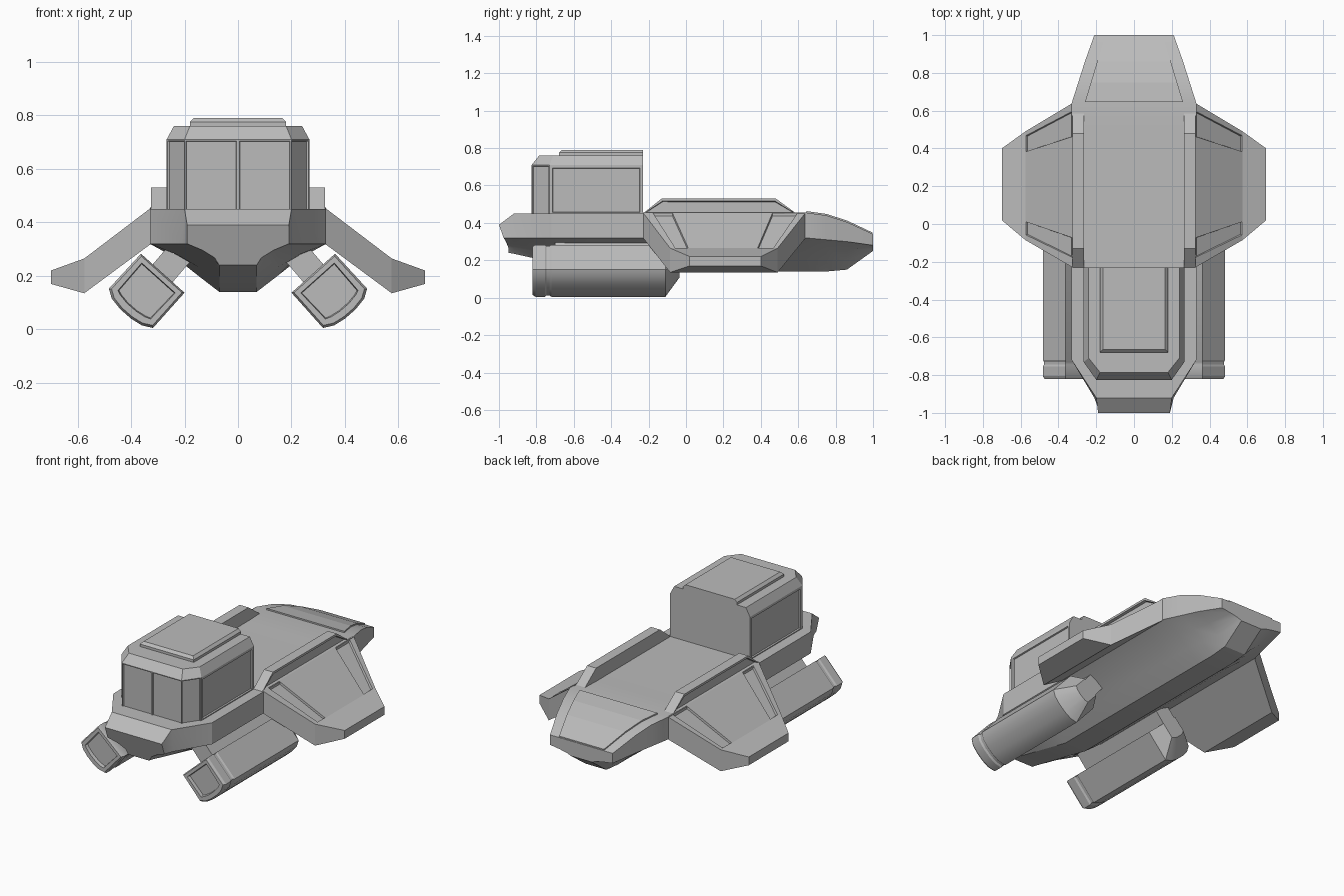
import bpy, bmesh
from mathutils import Vector

if "Cube" in bpy.data.objects:
    bpy.data.objects.remove(bpy.data.objects["Cube"], do_unlink=True)

grey = bpy.data.materials.new("hull grey")
grey.use_nodes = True
grey.diffuse_color = (0.5, 0.5, 0.5, 1)
grey.node_tree.nodes["Principled BSDF"].inputs["Base Color"].default_value = (0.5, 0.5, 0.5, 1)


def finish(bm, name, smooth=None, mirror=False):
    """Turn a bmesh into an object, optionally mirrored across x."""
    bmesh.ops.recalc_face_normals(bm, faces=bm.faces)
    mesh = bpy.data.meshes.new(name)
    bm.to_mesh(mesh)
    bm.free()
    obj = bpy.data.objects.new(name, mesh)
    bpy.context.collection.objects.link(obj)
    mesh.materials.append(grey)
    if mirror:
        mod = obj.modifiers.new("mirror", 'MIRROR')
        mod.use_mirror_merge = False
    if smooth:
        bpy.ops.object.select_all(action='DESELECT')
        obj.select_set(True)
        bpy.context.view_layer.objects.active = obj
        bpy.ops.object.shade_smooth_by_angle(angle=smooth)
    return obj


def loft(rings):
    """Bridge closed rings of equal length and cap both ends."""
    bm = bmesh.new()
    rows = [[bm.verts.new(p) for p in ring] for ring in rings]
    for a, b in zip(rows, rows[1:]):
        for i in range(len(a)):
            j = (i + 1) % len(a)
            bm.faces.new((a[i], a[j], b[j], b[i]))
    bm.faces.new(rows[0])
    bm.faces.new(rows[-1])
    bmesh.ops.recalc_face_normals(bm, faces=bm.faces)
    return bm


def recess(bm, faces, margin, depth=0.01):
    """Sink a panel into each face, leaving a flat margin."""
    bmesh.ops.inset_individual(bm, faces=faces, thickness=margin)
    bmesh.ops.inset_individual(bm, faces=faces, thickness=0.004, depth=-depth)


def facing(bm, direction, limit=0.9):
    bm.normal_update()
    return [f for f in bm.faces if f.normal.dot(Vector(direction).normalized()) > limit]


# Hull: y, top width, top z, band width, band z, keel z
stations = [
    (-1.00, .19, .39, .19, .32, .24),
    (-.92, .20, .45, .21, .32, .235),
    (-.72, .33, .45, .33, .32, .19),
    (-.50, .33, .45, .33, .32, .14),
    (.48, .33, .45, .33, .32, .14),
    (.64, .33, .455, .33, .32, .14),
    (.75, .295, .44, .295, .31, .14),
    (.86, .26, .405, .26, .30, .15),
    (1.00, .21, .34, .21, .28, .25),
]


def hull_ring(y, tw, tz, bw, bz, kz):
    nose = 0.05 if y == -1 else 0
    half = [(tw, y, tz), (bw, y + nose * .5, bz),
            (bw * .7, y + nose * .8, bz - (bz - kz) * .3),
            (bw * .46, y + nose, bz - (bz - kz) * .65),
            (.07, y + nose, kz)]
    return half + [(-x, v, z) for x, v, z in reversed(half)]


finish(loft([hull_ring(*s) for s in stations]), "hull", smooth=0.5)

# Raised panel over the sloping tail
rings = []
for y, w, z in [(.645, .26, .455), (.75, .228, .44), (.86, .195, .405), (.998, .15, .34)]:
    rings.append([(w, y, z - .02), (w, y, z + .008), (-w, y, z + .008), (-w, y, z - .02)])
finish(loft(rings), "tail_panel")

# Side rails along the deck, with a sunk panel on the outer face
side = [(-.23, .45), (-.13, .53), (.48, .53), (.59, .45)]
rail = loft([[(x, y, z) for y, z in side] for x in (.265, .325)])
recess(rail, facing(rail, (1, 0, 0)), .014, .015)
finish(rail, "deck_rail", mirror=True)


# Wings: sloping inner panel, thin outer tip, two sunk strips on top
def wing_ring(x, top, bottom, ys):
    return [(x, y, top) for y in ys] + [(x, y, bottom) for y in reversed(ys)]


wing = loft([
    wing_ring(.325, .455, .32, (-.23, -.18, -.07, .46, .60, .64)),
    wing_ring(.575, .265, .135, (-.085, -.06, .015, .38, .47, .49)),
    wing_ring(.70, .22, .17, (.02, .04, .08, .34, .38, .40)),
])
strips = [f for f in facing(wing, (.6, 0, .8))
          if f.calc_center_median().x < .5 and len(f.verts) == 4
          and (-.1 < f.calc_center_median().y + .0 < -.05 or .44 < f.calc_center_median().y < .5)]
recess(wing, strips, .004, .012)
finish(wing, "wing", mirror=True)

# Cabin with chamfered front corners and sunk windows
def cabin_ring(w, corner, front, shoulder, z):
    half = [(corner, front), (w, shoulder), (w, -.23)]
    pts = [(0, front)] + half + [(-x, y) for x, y in reversed(half)]
    return [(x, y, z) for x, y in pts]


cabin = loft([
    cabin_ring(.267, .20, -.825, -.73, .44),
    cabin_ring(.267, .20, -.825, -.73, .71),
    cabin_ring(.24, .18, -.785, -.71, .76),
])
walls = [f for f in cabin.faces if abs(f.normal.z) < .1 and f.normal.y < .5]
flanks = [f for f in walls if abs(f.normal.x) > .95]
recess(cabin, [f for f in walls if f not in flanks], .007, .008)
recess(cabin, flanks, .022, .008)
finish(cabin, "cabin")

# Roof hatch with bevelled edge
rings = [[(w, -.23, z), (w, f, z), (-w, f, z), (-w, -.23, z)]
         for w, f, z in [(.18, -.68, .75), (.18, -.68, .775), (.165, -.665, .79)]]
finish(loft(rings), "roof_hatch")

# Engine pods: D-shaped section, flat side towards the hull
section = [(.363, .283), (.483, .152), (.472, .115), (.44, .075),
           (.40, .04), (.36, .015), (.318, .005), (.2, .137)]
middle = Vector((.34, .145))
root = Vector((.2815, .21))


def pod_ring(y, scale, centre=middle):
    pts = [centre + (Vector(p) - centre) * scale for p in section]
    return [(p.x, y, p.y) for p in pts]


pod = loft([pod_ring(-.82, .93), pod_ring(-.805, 1), pod_ring(-.755, 1),
            pod_ring(-.745, .95), pod_ring(-.73, .95), pod_ring(-.72, 1),
            pod_ring(-.11, 1), pod_ring(-.035, .5, root)])
recess(pod, facing(pod, (0, -1, 0), .99), .025, .02)
finish(pod, "engine_pod", smooth=0.45, mirror=True)

# Pylons joining the pods to the hull
across, up = Vector((.76, .65)), Vector((-.65, .76))
corners = [root + across * a + up * b for a, b in ((-.05, -.03), (.05, -.03), (.05, .1), (-.05, .1))]
finish(loft([[(c.x, y, c.y) for c in corners] for y in (-.70, -.04)]), "pylon", mirror=True)
